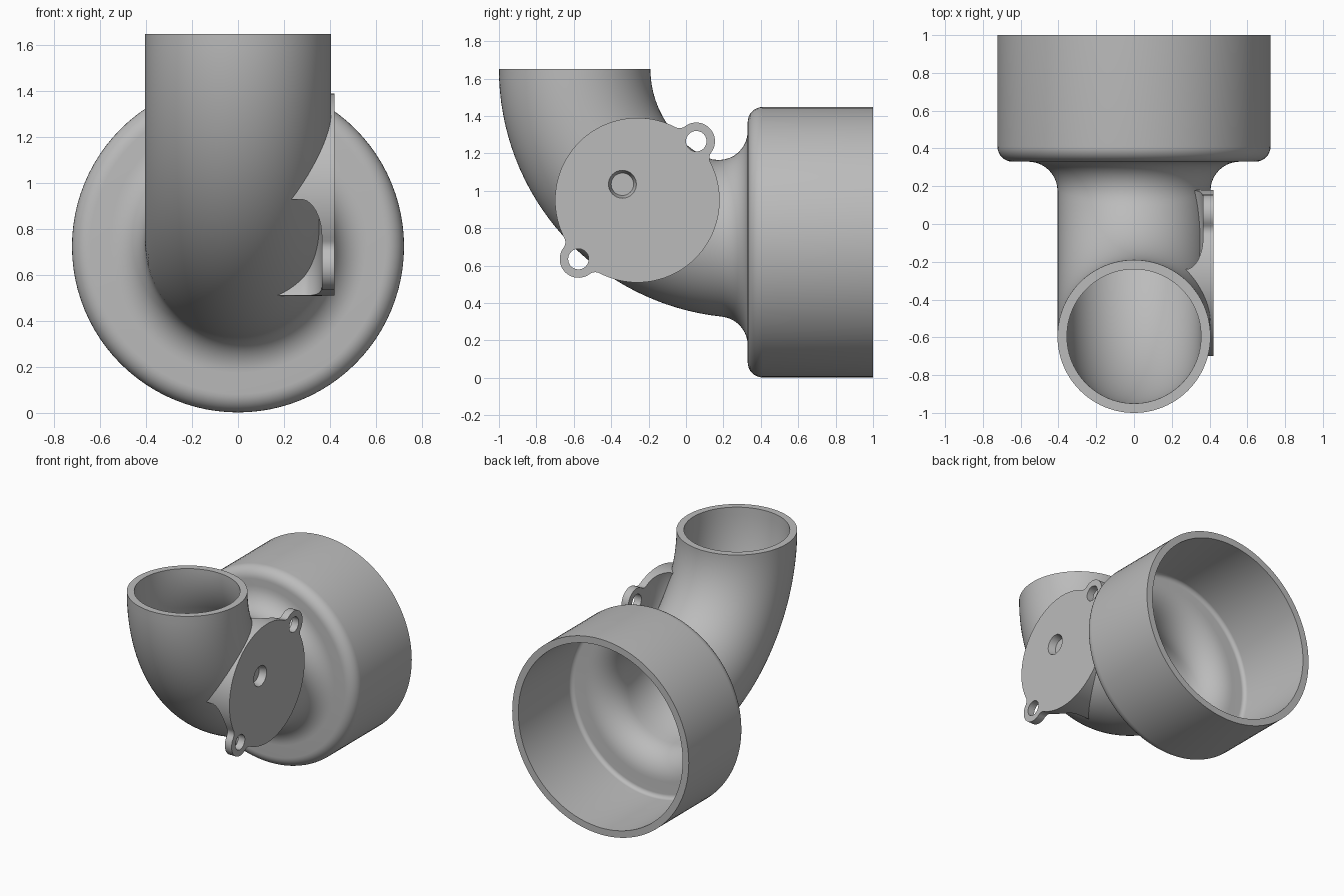
import bpy, bmesh
from math import sin, cos, asin, acos, atan2, pi, radians, hypot
from mathutils import Vector

if "Cube" in bpy.data.objects:
    bpy.data.objects.remove(bpy.data.objects["Cube"])

grey = bpy.data.materials.new("plain_grey")
grey.use_nodes = True
grey.diffuse_color = (0.5, 0.5, 0.5, 1)
grey.node_tree.nodes["Principled BSDF"].inputs["Base Color"].default_value = (0.5, 0.5, 0.5, 1)

# Main dimensions
SIDES = 96
BEND, BEND_Y, TOP = 0.925, 0.33, 1.65      # elbow centreline radius and centre
PIPE, FILLET, CUP, WALL = 0.405, 0.155, 0.723, 0.05
CORNER = 0.08
DISC_Y, DISC_Z, DISC = -0.26, 0.95, 0.44   # side cover
PLATE_IN, PLATE_OUT = 0.365, 0.42
EAR_DIST, EAR, EAR_HOLE, NECK = 0.4455, 0.1, 0.055, 0.05


def loft(name, rings, loop=False):
    """Skin a list of rings; loop joins last to first, otherwise the ends are capped."""
    bm = bmesh.new()
    rows = [[bm.verts.new(p) for p in ring] for ring in rings]
    n = len(rows[0])
    pairs = list(zip(rows, rows[1:]))
    if loop:
        pairs.append((rows[-1], rows[0]))
    else:
        bm.faces.new(rows[0])
        bm.faces.new(rows[-1])
    for a, b in pairs:
        for i in range(n):
            j = (i + 1) % n
            bm.faces.new((a[i], a[j], b[j], b[i]))
    bmesh.ops.recalc_face_normals(bm, faces=bm.faces)
    mesh = bpy.data.meshes.new(name)
    bm.to_mesh(mesh)
    bm.free()
    mesh.materials.append(grey)
    obj = bpy.data.objects.new(name, mesh)
    bpy.context.collection.objects.link(obj)
    return obj


def lathe_x(name, y, z, profile, sides=64):
    """Turn (x, radius) pairs around an axis parallel to x."""
    turn = [2 * pi * i / sides for i in range(sides)]
    return loft(name, [[(x, y + r * cos(a), z + r * sin(a)) for a in turn] for x, r in profile])


def select(obj):
    bpy.ops.object.select_all(action='DESELECT')
    obj.select_set(True)
    bpy.context.view_layer.objects.active = obj


def cut(obj, cutter):
    select(obj)
    mod = obj.modifiers.new("cut", 'BOOLEAN')
    mod.operation, mod.solver, mod.object = 'DIFFERENCE', 'EXACT', cutter
    bpy.ops.object.modifier_apply(modifier=mod.name)


def discard(obj):
    bpy.data.objects.remove(obj)


def bend_point(theta, phi, r):
    """Point at section angle phi and radius r, theta along the elbow from the cup."""
    d = BEND + r * cos(phi)
    return Vector((r * sin(phi), BEND_Y - d * sin(theta), TOP - d * cos(theta)))


def skin(inset):
    """Rings of the elbow, rolling-ball fillet and cup, inset by a distance."""
    phis = [2 * pi * i / SIDES for i in range(SIDES)]
    starts = [asin(FILLET / (BEND + (PIPE + FILLET) * cos(p))) for p in phis]
    rings = []
    # curved pipe
    for k in range(33):
        f = k / 32
        rings.append([bend_point(pi / 2 * (1 - f) + t * f, p, PIPE - inset)
                      for p, t in zip(phis, starts)])
    # fillet against the back of the cup
    ball = FILLET + inset
    for k in range(1, 11):
        ring = []
        for p, t in zip(phis, starts):
            c = bend_point(t, p, PIPE + FILLET)
            d = (bend_point(t, p, PIPE) - c).normalized()
            ring.append(c + d.slerp(Vector((0, 1, 0)), k / 10) * ball)
        rings.append(ring)
    # rounded cup
    r0, c = CUP - CORNER, CORNER - inset
    cup = [(r0 + c * sin(a), BEND_Y + CORNER - c * cos(a))
           for a in (pi / 2 * k / 8 for k in range(9))] + [(CUP - inset, 1.0)]
    for r, y in cup:
        rings.append([(r * sin(p), y, TOP - BEND - r * cos(p)) for p in phis])
    return rings


def arc(cx, cy, r, a0, a1, n):
    return [(cx + r * cos(a0 + (a1 - a0) * k / n), cy + r * sin(a0 + (a1 - a0) * k / n))
            for k in range(n + 1)]


# Hollow elbow with cup
elbow = loft("elbow_pipe", skin(0) + skin(WALL)[::-1], loop=True)

# Cover plate outline: one quarter (ear, neck, disc), then mirrored
fd, fe = DISC + NECK, EAR + NECK
tilt = acos((EAR_DIST**2 + fd**2 - fe**2) / (2 * EAR_DIST * fd))
nx, ny = fd * cos(tilt), fd * sin(tilt)
lean = atan2(ny, nx - EAR_DIST)
quarter = (arc(EAR_DIST, 0, EAR, 0, lean, 12)
           + arc(nx, ny, NECK, lean + pi, tilt + pi, 6)[1:]
           + arc(0, 0, DISC, tilt, pi / 2, 28)[1:])
half = quarter + [(-u, v) for u, v in quarter[-2::-1]]
outline = half + [(u, -v) for u, v in half[-2:0:-1]]
s = cos(pi / 4)
plate = loft("cover_plate", [[(x, DISC_Y + s * (u - v), DISC_Z + s * (u + v)) for u, v in outline]
                             for x in (PLATE_IN, PLATE_OUT)])

# Solid pad joining the plate to the pipe
pad = lathe_x("cover_pad", DISC_Y, DISC_Z, [(0.1, DISC), (PLATE_IN, DISC)], 128)
core = loft("core_cutter", skin(WALL / 2))
cut(pad, core)
discard(core)

# Ear holes and the rounded clearances behind the ears
for side in (1, -1):
    y, z = DISC_Y + side * s * EAR_DIST, DISC_Z + side * s * EAR_DIST
    hole = lathe_x("hole_cutter", y, z, [(0.3, EAR_HOLE), (0.5, EAR_HOLE)], 40)
    cut(plate, hole)
    discard(hole)
    dome = [(0.275 + 0.09 * sin(a), 0.16 + 0.16 * cos(a))
            for a in (pi / 2 * k / 10 for k in range(11))]
    relief = lathe_x("relief_cutter", y, z, [(0.0, 0.32)] + dome)
    cut(pad, relief)
    discard(relief)

# Blind tapered hole in the plate
bore = lathe_x("bore_cutter", -0.34, 1.035, [(0.368, 0.06), (0.425, 0.076)], 40)
for obj in (plate, pad, elbow):
    cut(obj, bore)
discard(bore)

for obj in (elbow, plate, pad):
    select(obj)
    bpy.ops.object.shade_smooth_by_angle(angle=radians(30))
